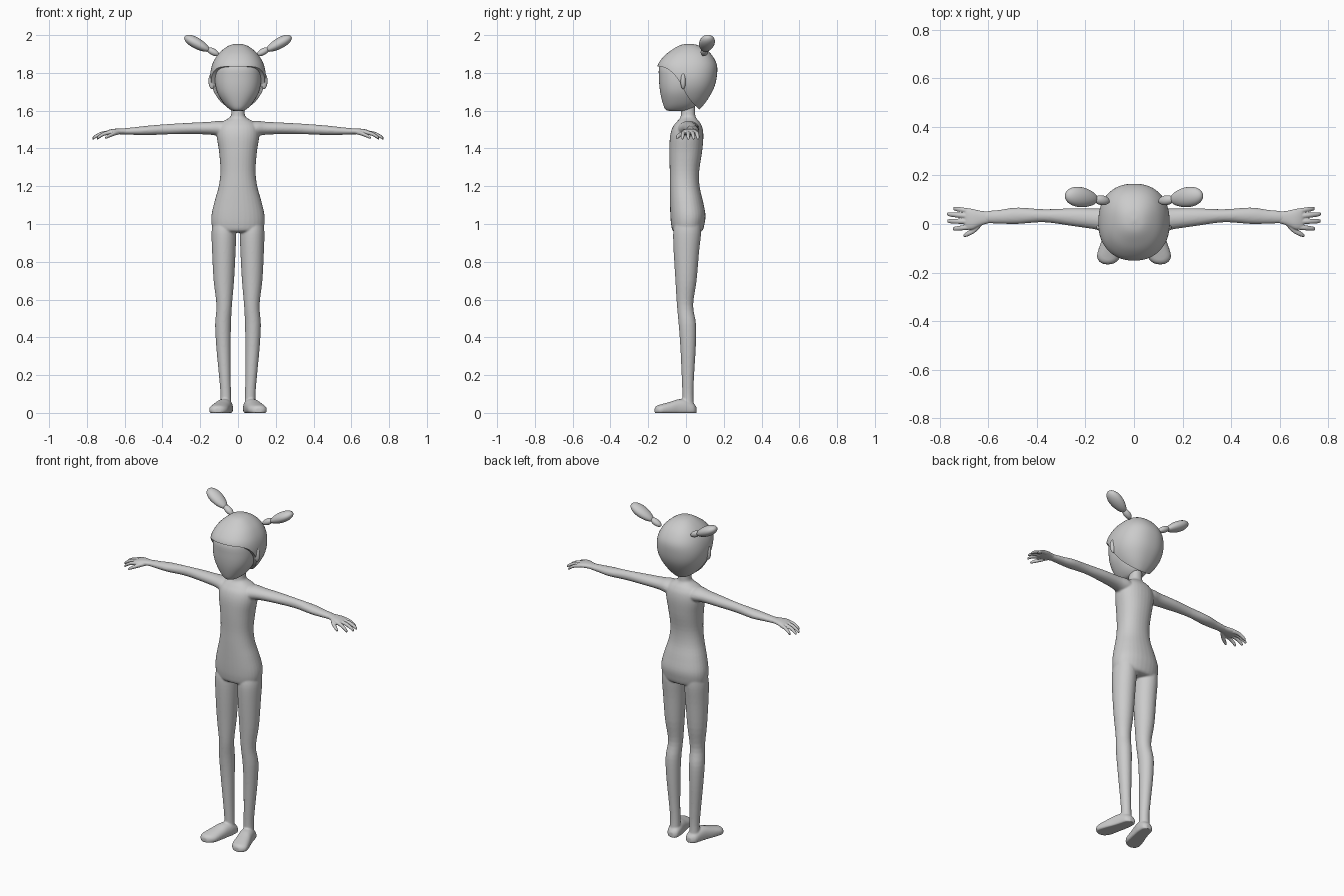
import bpy, bmesh, math
from mathutils import Vector

cube = bpy.data.objects.get("Cube")
if cube:
    bpy.data.objects.remove(cube)

grey = bpy.data.materials.new("plain_grey")
grey.use_nodes = True
grey.diffuse_color = (0.6, 0.6, 0.6, 1)
grey.node_tree.nodes["Principled BSDF"].inputs["Base Color"].default_value = (0.6, 0.6, 0.6, 1)


def smooth_rows(rows, steps=4):
    """Catmull-Rom resampling of a short list of rows."""
    out = []
    for i in range(len(rows) - 1):
        a, b = rows[max(i - 1, 0)], rows[i]
        c, d = rows[i + 1], rows[min(i + 2, len(rows) - 1)]
        for k in range(steps):
            t = k / steps
            out.append([0.5 * (2 * q + (r - p) * t + (2 * p - 5 * q + 4 * r - s) * t * t
                               + (3 * q - p - 3 * r + s) * t ** 3)
                        for p, q, r, s in zip(a, b, c, d)])
    out.append(list(rows[-1]))
    return out


def loft(bm, rows, axis, side=1, power=2.0, segs=32):
    """Skin rows of (position, centre u, centre v, radius u, radius v) along an axis."""
    rings = []
    for w, cu, cv, ru, rv in smooth_rows(rows):
        ring = []
        for k in range(segs):
            a = math.tau * k / segs
            c, s = math.cos(a), math.sin(a)
            u = cu + ru * math.copysign(abs(c) ** (2 / power), c)
            v = cv + rv * math.copysign(abs(s) ** (2 / power), s)
            x, y, z = {"X": (w, u, v), "Y": (u, w, v), "Z": (u, v, w)}[axis]
            ring.append(bm.verts.new((x * side, y, max(z, 0))))
        rings.append(ring)
    for r0, r1 in zip(rings, rings[1:]):
        for k in range(segs):
            n = (k + 1) % segs
            bm.faces.new((r0[k], r0[n], r1[n], r1[k]))
    bm.faces.new(rings[0])
    bm.faces.new(rings[-1])


def upright(rows):
    """Turn (z, front y, back y, half width) into loft rows."""
    return [(z, 0, (f + b) / 2, w, (b - f) / 2) for z, f, b, w in rows]


def finish(name, bm, voxel=0, repeat=4):
    bmesh.ops.recalc_face_normals(bm, faces=bm.faces[:])
    mesh = bpy.data.meshes.new(name)
    bm.to_mesh(mesh)
    bm.free()
    mesh.materials.append(grey)
    ob = bpy.data.objects.new(name, mesh)
    bpy.context.collection.objects.link(ob)
    if voxel:
        blend = ob.modifiers.new("blend", "REMESH")
        blend.mode = "VOXEL"
        blend.voxel_size = voxel
        blend.use_smooth_shade = True
        relax = ob.modifiers.new("relax", "SMOOTH")
        relax.factor = 0.5
        relax.iterations = repeat
    return ob


def shade(ob):
    bpy.ops.object.select_all(action="DESELECT")
    ob.select_set(True)
    bpy.context.view_layer.objects.active = ob
    bpy.ops.object.shade_smooth_by_angle(angle=math.radians(45))


def ellipsoid(name, centre, radii, direction=(0, 0, 1), taper=0):
    bm = bmesh.new()
    bmesh.ops.create_uvsphere(bm, u_segments=24, v_segments=16, radius=1)
    turn = Vector(direction).to_track_quat("Z", "Y")
    for v in bm.verts:
        grow = 1 + taper * v.co.z
        p = Vector((v.co.x * radii[0] * grow, v.co.y * radii[1] * grow, v.co.z * radii[2]))
        v.co = turn @ p + Vector(centre)
    shade(finish(name, bm))


# Body: torso with neck, arms, legs and feet blended into one skin
body = bmesh.new()
loft(body, upright([
    (.955, -.045, .065, .1), (.965, -.07, .087, .128), (1.0, -.079, .098, .14),
    (1.05, -.083, .103, .14), (1.12, -.085, .09, .124), (1.2, -.086, .072, .102),
    (1.28, -.086, .07, .093), (1.38, -.088, .085, .1), (1.46, -.085, .092, .112),
    (1.51, -.072, .087, .108), (1.54, -.05, .072, .085), (1.56, -.032, .055, .05),
    (1.58, -.027, .049, .036), (1.65, -.027, .049, .034)]), "Z", power=2.2)
arm = [(.05, .01, 1.495, .06, .045), (.1, .015, 1.505, .055, .041), (.15, .02, 1.507, .044, .034),
       (.25, .028, 1.506, .037, .03), (.37, .034, 1.502, .027, .027), (.48, .034, 1.495, .034, .025),
       (.55, .03, 1.492, .029, .02), (.61, .028, 1.49, .025, .016), (.64, .025, 1.488, .024, .012)]
leg = [(1.0, .075, .01, .06, .07), (.95, .075, .006, .065, .074), (.85, .075, .002, .062, .067),
       (.7, .075, 0, .054, .056), (.57, .073, -.005, .041, .043), (.47, .079, .007, .042, .046),
       (.35, .077, .011, .038, .041), (.2, .07, .01, .031, .033), (.1, .065, .01, .028, .029),
       (.03, .065, .012, .03, .03)]
foot = [(y, cx, top * .35, w, top * .65) for y, cx, w, top in [
    (.056, .06, .015, .03), (.04, .062, .034, .05), (0, .068, .041, .072), (-.04, .078, .044, .072),
    (-.08, .09, .048, .06), (-.13, .103, .05, .046), (-.155, .107, .036, .038), (-.166, .108, .016, .026)]]
for side in (1, -1):
    loft(body, arm, "X", side)
    loft(body, leg, "Z", side)
    loft(body, foot, "Y", side, power=2.3)
finish("body", body, voxel=.005, repeat=5)

# Hands: palm, four fingers and a thumb
palm = [(.59, .028, 1.491, .022, .014), (.63, .024, 1.49, .03, .015),
        (.665, .02, 1.488, .042, .015), (.69, .021, 1.484, .043, .012), (.7, .021, 1.482, .035, .006)]
fingers = [(.67, .052, .745, .064), (.68, .032, .771, .041), (.68, .01, .769, .012), (.67, -.012, .747, -.02)]
for side, label in ((1, "left"), (-1, "right")):
    hand = bmesh.new()
    loft(hand, palm, "X", side, power=2.3)
    for x0, y0, x1, y1 in fingers:
        rows = []
        for t, drop, r in ((0, 0, .011), (.45, .006, .0105), (.8, .02, .0095), (.97, .031, .0075), (1, .034, .003)):
            rows.append((x0 + (x1 - x0) * t, y0 + (y1 - y0) * t, 1.485 - drop, r, r))
        loft(hand, rows, "X", side, segs=16)
    thumb = [(.625, .006, 1.486, .01, .01), (.655, -.022, 1.478, .013, .011),
             (.685, -.04, 1.466, .011, .01), (.7, -.047, 1.458, .007, .007), (.704, -.049, 1.456, .003, .003)]
    loft(hand, thumb, "X", side, segs=16)
    finish(label + "_hand", hand, voxel=.003, repeat=3)

# Face
face = bmesh.new()
loft(face, upright([
    (1.598, -.085, .0, .02), (1.606, -.108, .03, .043), (1.64, -.123, .06, .077),
    (1.7, -.137, .08, .111), (1.77, -.143, .1, .123), (1.84, -.138, .11, .115),
    (1.9, -.08, .09, .07)]), "Z", power=2.2, segs=48)
shade(finish("face", face))

# Hair cap, trimmed along a fringe line that sweeps back to the nape
cap = bmesh.new()
loft(cap, upright([
    (1.6, 0, .06, .03), (1.615, -.05, .08, .06), (1.66, -.1, .115, .103),
    (1.72, -.135, .148, .136), (1.78, -.148, .163, .147), (1.84, -.15, .164, .138),
    (1.89, -.115, .14, .112), (1.925, -.07, .105, .078), (1.947, -.03, .062, .042),
    (1.954, .01, .022, .006)]), "Z", power=2.3, segs=64)
hair = finish("hair", cap)
fringe = smooth_rows([(-.3, 1.832), (-.15, 1.835), (-.085, 1.812), (-.035, 1.755),
                      (.005, 1.68), (.05, 1.625), (.09, 1.59)])
outline = fringe + [(.09, 1.4), (-.3, 1.4)]
trim = bmesh.new()
sheet = trim.faces.new([trim.verts.new((-.3, y, z)) for y, z in outline])
push = bmesh.ops.extrude_face_region(trim, geom=[sheet])
bmesh.ops.translate(trim, vec=(.6, 0, 0),
                    verts=[g for g in push["geom"] if isinstance(g, bmesh.types.BMVert)])
cutter = finish("hair_trim_helper", trim)
cutter.hide_render = True
cut = hair.modifiers.new("trim", "BOOLEAN")
cut.operation = "DIFFERENCE"
cut.solver = "EXACT"
cut.object = cutter
bpy.context.view_layer.objects.active = hair
bpy.ops.object.modifier_apply(modifier=cut.name)
bpy.data.objects.remove(cutter)
shade(hair)

# Ears and pigtails with their ties
for side, label in ((1, "left"), (-1, "right")):
    ellipsoid(label + "_ear", (side * .138, -.015, 1.757), (.018, .014, .043))
    along = (side * .135, .02, .075)
    ellipsoid(label + "_hair_tie", (side * .133, .098, 1.912), (.02, .018, .036), along)
    ellipsoid(label + "_pigtail", (side * .216, .11, 1.955), (.041, .029, .077), along, taper=.15)
